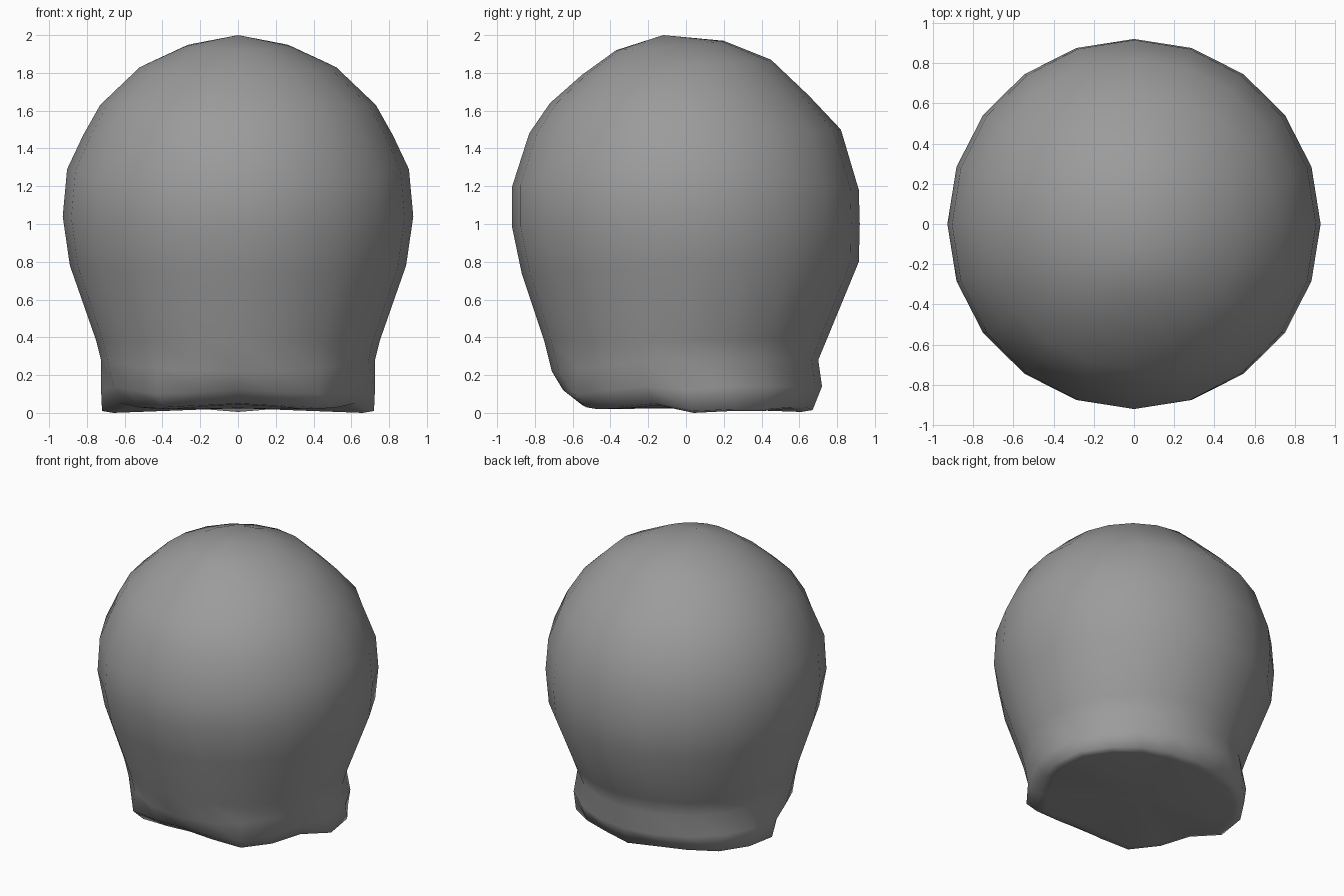
import bpy, bmesh
from math import sin, cos, pi

if "Cube" in bpy.data.objects:
    bpy.data.objects.remove(bpy.data.objects["Cube"])

SIDES = 20

# Tilted rings of the dome: front y, front z, back y, back z, half width, z at the sides
RINGS = [
    (-0.37, 1.92, 0.20, 1.97, 0.28, 1.94),
    (-0.55, 1.79, 0.45, 1.87, 0.52, 1.83),
    (-0.72, 1.64, 0.65, 1.68, 0.73, 1.63),
    (-0.83, 1.48, 0.82, 1.50, 0.82, 1.47),
    (-0.92, 1.20, 0.915, 1.18, 0.905, 1.29),
    (-0.92, 0.98, 0.92, 1.00, 0.928, 1.04),
    (-0.87, 0.74, 0.915, 0.80, 0.89, 0.78),
    (-0.75, 0.38, 0.75, 0.40, 0.75, 0.38),
    (-0.71, 0.22, 0.70, 0.28, 0.725, 0.28),
]
# Uneven hem rings: (radius, z) every 18 degrees from front centre to back centre
HEM = [
    [(.65, .12), (.67, .11), (.73, .10), (.70, .12), (.69, .14), (.725, .12),
     (.74, .14), (.74, .14), (.73, .14), (.72, .14), (.72, .14)],
    [(.55, .05), (.58, .04), (.67, .03), (.65, .03), (.65, .05), (.72, .01),
     (.73, .02), (.71, .02), (.68, .03), (.66, .03), (.67, .015)],
    [(.48, .045), (.51, .035), (.60, .02), (.59, .025), (.59, .04), (.66, 0),
     (.67, .01), (.65, .01), (.62, .02), (.60, .02), (.61, .005)],
]

bm = bmesh.new()
rings = []

# Dome rings
for fy, fz, by, bz, hw, sz in RINGS:
    ring = []
    for i in range(SIDES):
        a = 2 * pi * i / SIDES
        c = -cos(a)
        z = sz + (bz - fz) / 2 * c + ((fz + bz) / 2 - sz) * c * c
        ring.append(bm.verts.new((hw * sin(a), (fy + by) / 2 + (by - fy) / 2 * c, z)))
    rings.append(ring)

# Wavy hem rings with a soft rolled edge, mirrored left and right
for k, hem in enumerate(HEM):
    ring = []
    for i in range(SIDES):
        a = 2 * pi * i / SIDES
        r, z = hem[min(i, SIDES - i)]
        shift = sin(a) ** 2 * 0.04 if k else 0
        ring.append(bm.verts.new((r * sin(a), -r * cos(a) + shift, z)))
    rings.append(ring)

# Crown, walls and underside
apex = bm.verts.new((0, -0.12, 2.0))
base = bm.verts.new((0, 0.05, 0.025))
for i in range(SIDES):
    j = (i + 1) % SIDES
    bm.faces.new((apex, rings[0][i], rings[0][j]))
    for up, low in zip(rings, rings[1:]):
        bm.faces.new((up[i], low[i], low[j], up[j]))
    bm.faces.new((base, rings[-1][j], rings[-1][i]))
bmesh.ops.recalc_face_normals(bm, faces=bm.faces)
for f in bm.faces:
    f.smooth = True

mesh = bpy.data.meshes.new("rounded_cap")
bm.to_mesh(mesh)
bm.free()
obj = bpy.data.objects.new("rounded_cap", mesh)
bpy.context.collection.objects.link(obj)

# Dark grey surface
mat = bpy.data.materials.new("dark_grey")
mat.diffuse_color = (0.33, 0.33, 0.33, 1)
mat.use_nodes = True
mat.node_tree.nodes["Principled BSDF"].inputs["Base Color"].default_value = mat.diffuse_color
mesh.materials.append(mat)
